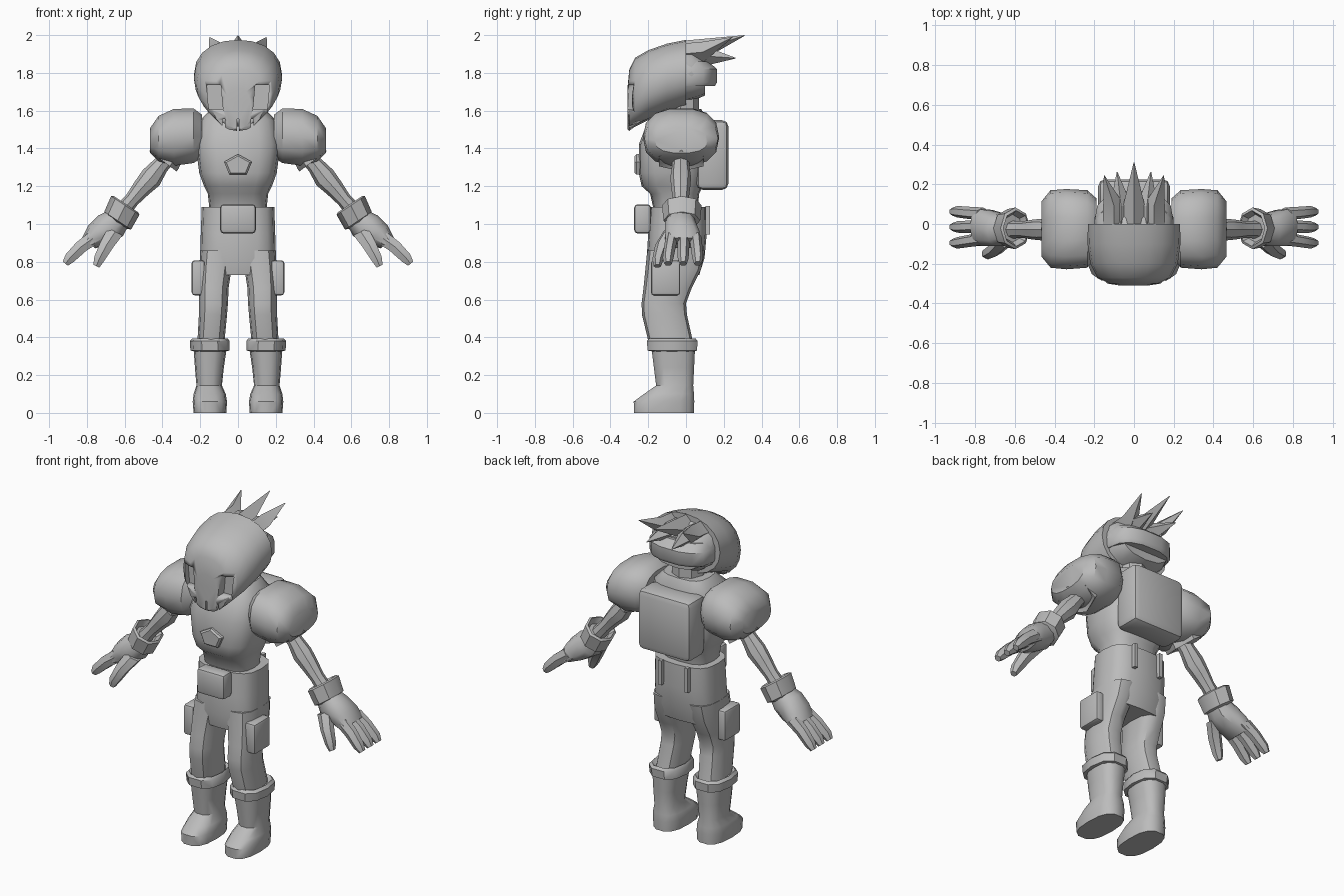
import bpy, bmesh, math
from mathutils import Vector

grey = bpy.data.materials.new("plain grey")
grey.diffuse_color = (0.5, 0.5, 0.5, 1)


def finish(name, bm, mirror=False, angle=40):
    bmesh.ops.recalc_face_normals(bm, faces=bm.faces)
    me = bpy.data.meshes.new(name)
    bm.to_mesh(me)
    bm.free()
    ob = bpy.data.objects.new(name, me)
    bpy.context.collection.objects.link(ob)
    me.materials.append(grey)
    bpy.ops.object.select_all(action='DESELECT')
    ob.select_set(True)
    bpy.context.view_layer.objects.active = ob
    bpy.ops.object.shade_smooth_by_angle(angle=math.radians(angle))
    if mirror:
        ob.modifiers.new("mirror", 'MIRROR')
    return ob


def skin(bm, rings):
    """Join equal rings of points into a capped skin."""
    loops = [[bm.verts.new(p) for p in r] for r in rings]
    n = len(loops[0])
    for a, b in zip(loops, loops[1:]):
        for i in range(n):
            j = (i + 1) % n
            bm.faces.new((a[i], a[j], b[j], b[i]))
    bm.faces.new(loops[0])
    bm.faces.new(loops[-1])


def oval(n, p, phase=0):
    """Unit superellipse."""
    out = []
    for i in range(n):
        t = 2 * math.pi * i / n + phase
        c, s = math.cos(t), math.sin(t)
        out.append((math.copysign(abs(c) ** (2 / p), c), math.copysign(abs(s) ** (2 / p), s)))
    return out


def loft(name, axis, rows, n=12, p=2.6, phase=0, mirror=False, angle=40):
    """Rows are (position on axis, u0, u1, v0, v1) with u, v the other two axes."""
    bm = bmesh.new()
    put = {'X': lambda t, u, v: (t, u, v), 'Y': lambda t, u, v: (u, t, v),
           'Z': lambda t, u, v: (u, v, t)}[axis]
    skin(bm, [[put(t, (u0 + u1) / 2 + c * (u1 - u0) / 2, (v0 + v1) / 2 + s * (v1 - v0) / 2)
               for c, s in oval(n, p, phase)] for t, u0, u1, v0, v1 in rows])
    return finish(name, bm, mirror, angle)


def limb(name, d, rows, n=8, p=2, phase=0, angle=40):
    """Mirrored tube along d; rows are (x, y, z, radius across, radius in y)."""
    d = Vector(d).normalized()
    u = Vector((-d.z, 0, d.x))
    bm = bmesh.new()
    skin(bm, [[Vector(r[:3]) + u * c * r[3] + Vector((0, s * r[4], 0))
               for c, s in oval(n, p, phase)] for r in rows])
    return finish(name, bm, True, angle)


def box(name, c, size, bevel=0.0, mirror=False):
    bm = bmesh.new()
    bmesh.ops.create_cube(bm, size=1)
    for v in bm.verts:
        v.co = Vector(c) + Vector([a * b for a, b in zip(v.co, size)])
    if bevel:
        bmesh.ops.bevel(bm, geom=bm.edges[:], offset=bevel, segments=2, profile=0.5, affect='EDGES')
    return finish(name, bm, mirror, 35)


# Skull mask with cut eye sockets and teeth slits
mask = loft("mask", 'Y', [(-.31, -.07, .07, 1.50, 1.72), (-.30, -.14, .14, 1.492, 1.82),
                          (-.27, -.185, .185, 1.515, 1.88), (-.20, -.22, .22, 1.55, 1.92),
                          (-.10, -.234, .234, 1.585, 1.955), (0, -.232, .232, 1.62, 1.975)],
            n=20, p=2.15)
bm = bmesh.new()
for x, z, w, h, back in [(-.117, 1.67, .075, .13, -.25), (.117, 1.67, .075, .13, -.25),
                         (-.075, 1.515, .012, .08, -.26), (0, 1.515, .012, .08, -.27),
                         (.075, 1.515, .012, .08, -.26)]:
    for v in bmesh.ops.create_cube(bm, size=1)['verts']:
        tilt = .012 * math.copysign(1, x) if w > .05 and v.co.z > 0 else 0
        v.co = (x + v.co.x * w + tilt, (back - .4) / 2 + v.co.y * (back + .4), z + v.co.z * h)
cutter = finish("mask_cutter", bm)
cutter.hide_render = True
cut = mask.modifiers.new("holes", 'BOOLEAN')
cut.operation, cut.object, cut.solver = 'DIFFERENCE', cutter, 'EXACT'
mask.data = bpy.data.meshes.new_from_object(
    mask.evaluated_get(bpy.context.evaluated_depsgraph_get()))
mask.modifiers.clear()
bpy.data.objects.remove(cutter)

# Back of the head, with a band above the nape
loft("head_back", 'Y', [(-.05, -.2, .2, 1.64, 1.95), (.03, -.2, .2, 1.65, 1.94),
                        (.10, -.165, .165, 1.68, 1.87)], p=2.4)
loft("head_band", 'Z', [(1.73, -.19, .19, -.15, .155), (1.75, -.2, .2, -.15, .168),
                        (1.82, -.2, .2, -.15, .168), (1.86, -.18, .18, -.15, .12)], n=14)
loft("neck", 'Z', [(1.55, -.1, .1, -.13, .07), (1.70, -.09, .09, -.13, .07)], n=8, p=2)

# Swept-back hair spikes
for i, (x, y, z, bx, bz) in enumerate([(0, .31, 2.0, 0, 1.915), (.15, .245, 1.99, .1, 1.9),
                                       (-.15, .245, 1.99, -.1, 1.9), (.085, .262, 1.88, .065, 1.88),
                                       (-.085, .262, 1.88, -.065, 1.88)]):
    r = .055
    loft(f"hair_spike_{i}", 'Y', [(-.02, bx - r, bx + r, bz - r, bz + r),
                                  (.09, bx - r, bx + r, bz - r + .01, bz + r + .01),
                                  (y, x - .002, x + .002, z - .004, z)], n=4, p=2, angle=20)

# Torso, chest badge, backpack
loft("torso", 'Z', [(1.07, -.15, .15, -.17, .06), (1.16, -.16, .16, -.19, .07),
                    (1.20, -.18, .18, -.235, .09), (1.27, -.205, .205, -.25, .10),
                    (1.42, -.225, .225, -.25, .11), (1.55, -.20, .20, -.20, .11),
                    (1.61, -.14, .14, -.14, .08)], n=16, p=2.9)
loft("chest_badge", 'Y', [(-.22, -.078, .078, 1.25, 1.37), (-.262, -.078, .078, 1.25, 1.37),
                          (-.272, -.065, .065, 1.26, 1.36)], n=5, p=2, phase=math.pi / 2)
box("backpack", (0, .14, 1.365), (.36, .17, .37), .035)

# Shoulder pads, sleeves, arms
loft("shoulder_pad", 'X', [(.19, -.17, .13, 1.35, 1.58), (.235, -.22, .17, 1.32, 1.615),
                           (.34, -.228, .176, 1.305, 1.612), (.42, -.22, .17, 1.33, 1.575),
                           (.465, -.165, .115, 1.375, 1.51)], n=14, p=2.5, mirror=True)
limb("sleeve", (.6, 0, -.8), [(.35, -.025, 1.42, .085, .12), (.385, -.025, 1.35, .09, .135),
                              (.397, -.025, 1.332, .09, .135), (.385, -.025, 1.35, .06, .09)], n=6)
limb("arm", (.68, 0, -.73), [(.36, -.028, 1.37, .045, .045), (.41, -.028, 1.31, .046, .046),
                             (.46, -.028, 1.245, .06, .055), (.51, -.028, 1.19, .05, .05),
                             (.56, -.028, 1.13, .04, .042), (.62, -.028, 1.06, .045, .045)])

# Gloves
G = (.55, 0, -.83)
limb("glove_cuff", G, [(.612, -.022, 1.075, .06, .07), (.593, -.022, 1.105, .078, .09),
                       (.597, -.022, 1.098, .09, .105), (.637, -.022, 1.018, .085, .097),
                       (.642, -.022, 1.008, .06, .07)])
limb("glove_palm", (.65, 0, -.76), [(.62, -.025, 1.04, .06, .065), (.675, -.03, .99, .085, .085),
                                    (.735, -.02, .945, .075, .095), (.79, -.015, .9, .045, .095)],
     n=10, p=2.4)
for i, (y, y2) in enumerate([(.05, .062), (-.012, -.015), (-.075, -.095)]):
    limb(f"finger_{i}", (.62, 0, -.78), [(.76, y, .93, .045, .033), (.83, (y + y2) / 2, .88, .04, .031),
                                         (.89, y2, .82, .034, .029), (.914, y2, .79, .02, .02)],
         n=6, phase=math.pi / 6)
limb("thumb", (.45, 0, -.89), [(.65, -.08, .96, .05, .04), (.695, -.125, .89, .042, .038),
                               (.735, -.148, .815, .033, .03), (.75, -.152, .777, .02, .02)],
     n=6, phase=math.pi / 6)

# Trousers with buckle, belt loops and thigh pockets
loft("hips", 'Z', [(1.09, -.192, .192, -.19, .108), (.95, -.197, .197, -.2, .11),
                   (.82, -.2, .2, -.208, .098), (.73, -.198, .198, -.19, .07)], n=16, p=3)
loft("leg", 'Z', [(.86, .015, .2, -.205, .10), (.76, .035, .205, -.215, .08),
                  (.66, .05, .207, -.225, .03), (.58, .053, .207, -.235, .0),
                  (.52, .058, .207, -.233, .005), (.34, .075, .217, -.19, .045)],
     n=12, mirror=True)
box("belt_buckle", (0, -.23, 1.027), (.19, .09, .155), .02)
box("belt_loop", (.09, .115, 1.02), (.022, .025, .15), mirror=True)
box("thigh_pocket", (.21, -.108, .715), (.07, .155, .185), .015, mirror=True)

# Boots
loft("boot", 'Z', [(0, .062, .235, -.278, .045), (.06, .058, .24, -.28, .047),
                   (.10, .065, .235, -.225, .045), (.145, .085, .22, -.16, .04),
                   (.24, .075, .228, -.172, .045), (.34, .06, .235, -.185, .05)],
     n=14, mirror=True)
loft("boot_cuff", 'Z', [(.325, .065, .23, -.18, .045), (.33, .045, .252, -.208, .063),
                        (.38, .045, .255, -.213, .067), (.395, .055, .24, -.20, .055),
                        (.375, .08, .21, -.18, .035)], n=10, mirror=True)
